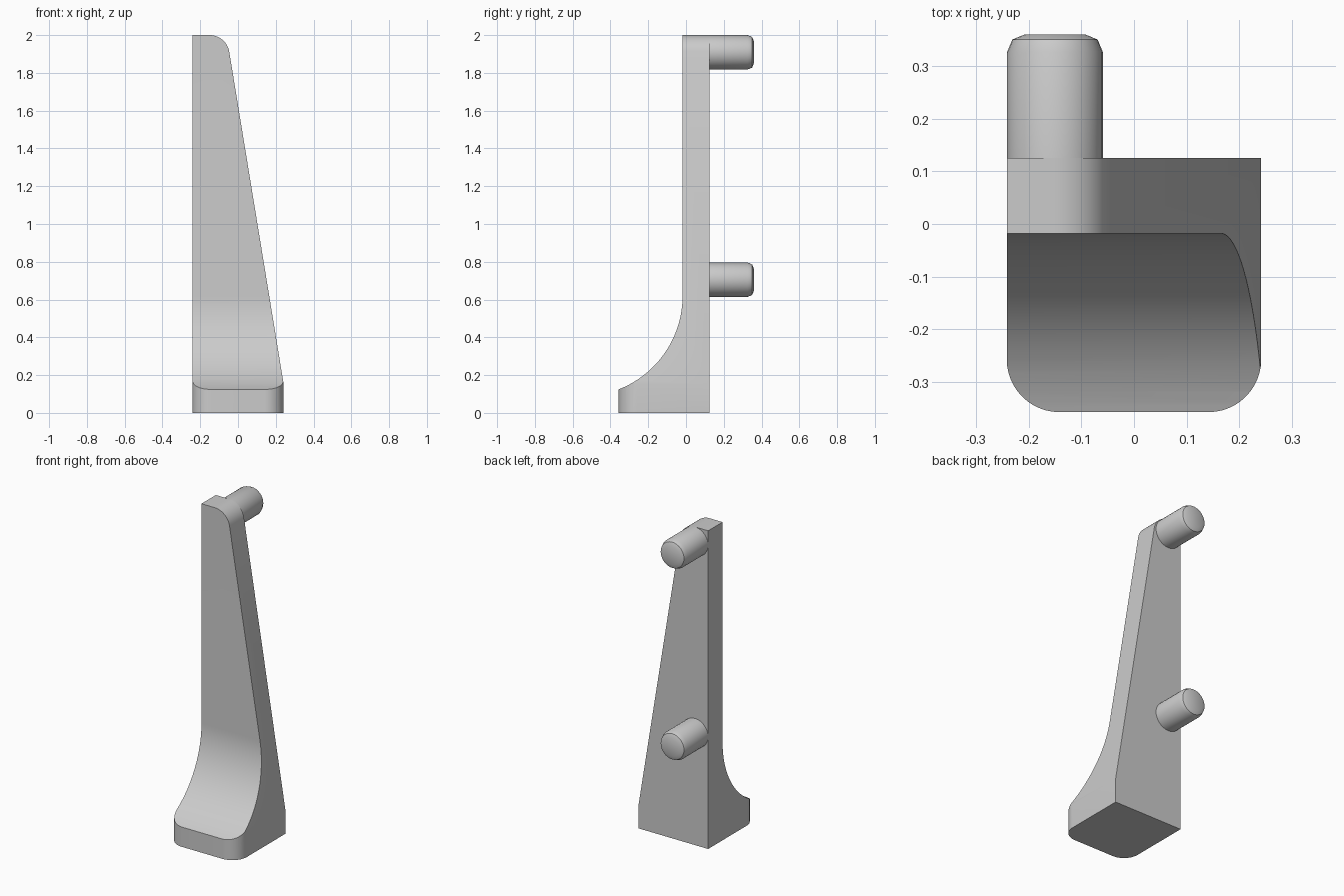
import bpy, bmesh, math
from mathutils import Vector

if "Cube" in bpy.data.objects:
    bpy.data.objects.remove(bpy.data.objects["Cube"])

grey = bpy.data.materials.new("light grey")
grey.diffuse_color = (0.6, 0.6, 0.6, 1)
grey.use_nodes = True
grey.node_tree.nodes["Principled BSDF"].inputs["Base Color"].default_value = grey.diffuse_color


def arc(cx, cy, r, a0, a1, n):
    """Points on a circle from angle a0 to a1 in degrees."""
    return [(cx + r * math.cos(math.radians(a0 + (a1 - a0) * i / n)),
             cy + r * math.sin(math.radians(a0 + (a1 - a0) * i / n))) for i in range(n + 1)]


def prism(name, outline, place, direction):
    """Extrude a closed outline; place maps 2D points into space."""
    bm = bmesh.new()
    face = bm.faces.new([bm.verts.new(place(a, b)) for a, b in outline])
    new = bmesh.ops.extrude_face_region(bm, geom=[face])["geom"]
    bmesh.ops.translate(bm, vec=Vector(direction),
                        verts=[v for v in new if isinstance(v, bmesh.types.BMVert)])
    bmesh.ops.recalc_face_normals(bm, faces=bm.faces)
    mesh = bpy.data.meshes.new(name)
    bm.to_mesh(mesh)
    bm.free()
    mesh.materials.append(grey)
    obj = bpy.data.objects.new(name, mesh)
    bpy.context.collection.objects.link(obj)
    return obj


def smooth(obj):
    bpy.ops.object.select_all(action='DESELECT')
    obj.select_set(True)
    bpy.context.view_layer.objects.active = obj
    bpy.ops.object.shade_smooth_by_angle(angle=math.radians(30))


W, FRONT, BACK = 0.2415, -0.357, 0.125

# Bracket footprint with rounded front corners
R = 0.1
plan = ([(W, BACK), (-W, BACK)]
        + arc(-W + R, FRONT + R, R, 180, 270, 12)
        + arc(W - R, FRONT + R, R, 270, 360, 12))
bracket = prism("bracket", plan, lambda a, b: (a, b, 0), (0, 0, 2))

# Side outline: thin upright sweeping down into the foot
side = ([(0.5, -0.2), (0.5, 2.2), (-0.018, 2.2)]
        + arc(-0.55, 0.62, 0.532, 0, -76, 32) + [(-0.7, 0.1), (-0.7, -0.2)])
side_cutter = prism("side_cutter", side, lambda a, b: (-0.5, a, b), (1, 0, 0))

# Front outline: sloping right edge with a rounded top corner
slope = 0.28 / 1.71
tilt = math.degrees(math.atan(slope))
top = arc(-0.15, 1.895, 0.105, 90, tilt, 12)
x, z = top[-1]
front = [(-0.5, -0.2), (-0.5, 2.0)] + top + [(x + slope * (z + 0.2), -0.2)]
front_cutter = prism("front_cutter", front, lambda a, b: (a, -1, b), (0, 2, 0))

for cutter in (side_cutter, front_cutter):
    mod = bracket.modifiers.new("trim", 'BOOLEAN')
    mod.operation, mod.solver, mod.object = 'INTERSECT', 'EXACT', cutter
    bpy.context.view_layer.objects.active = bracket
    bpy.ops.object.modifier_apply(modifier=mod.name)
    bpy.data.objects.remove(cutter)
smooth(bracket)

# Chamfered round pegs on the back
for name, height in (("upper_peg", 1.909), ("lower_peg", 0.705)):
    bpy.ops.mesh.primitive_cylinder_add(vertices=32, radius=0.091, depth=0.27,
                                        location=(-0.15, 0.225, height),
                                        rotation=(math.radians(-90), 0, 0))
    peg = bpy.context.object
    peg.name = name
    peg.data.materials.append(grey)
    bm = bmesh.new()
    bm.from_mesh(peg.data)
    rim = [e for e in bm.edges if all(v.co.z > 0.1 for v in e.verts)]
    bmesh.ops.bevel(bm, geom=rim, offset=0.034, segments=2, profile=0.5, affect='EDGES')
    bm.to_mesh(peg.data)
    bm.free()
    smooth(peg)
